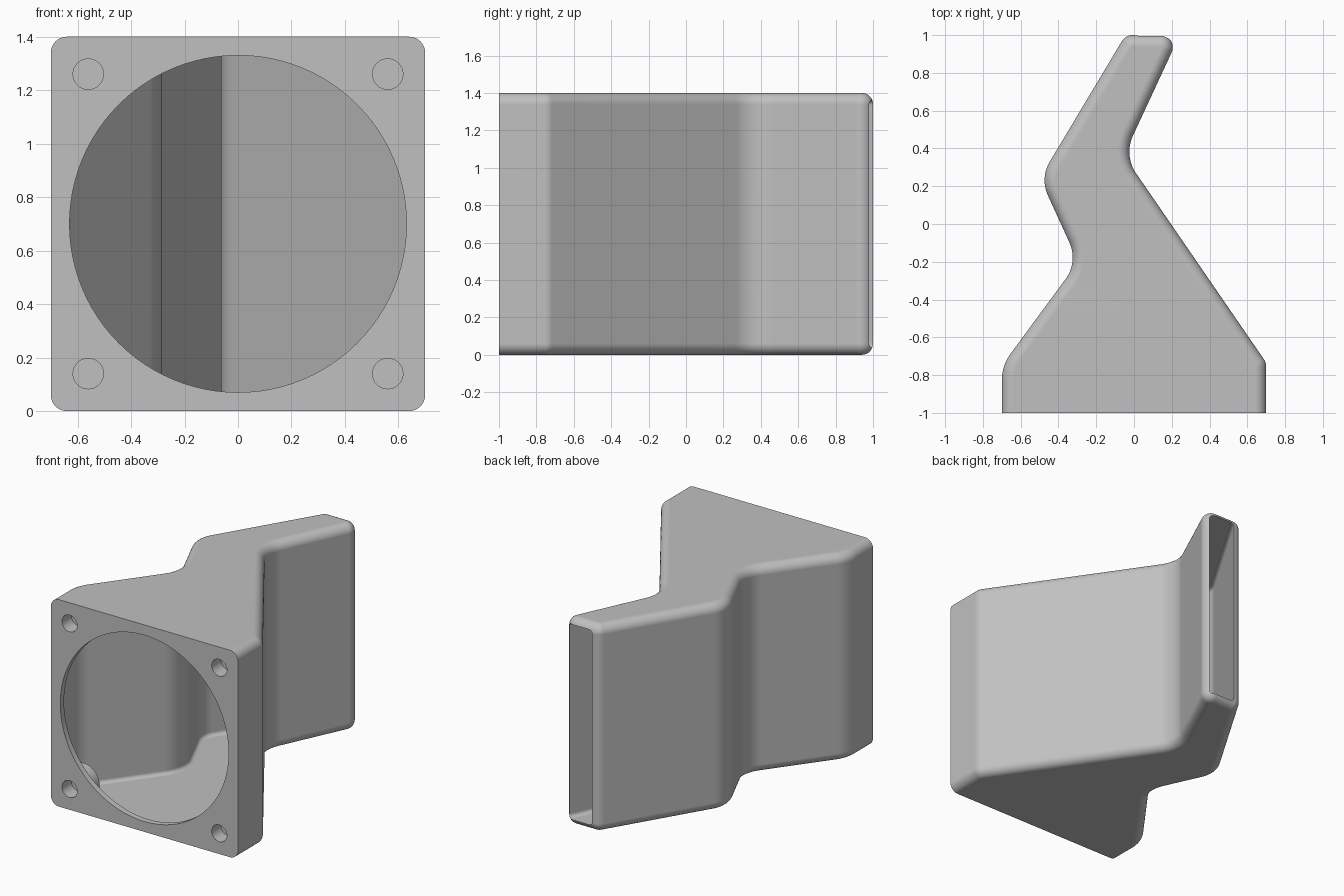
import bpy, bmesh, math
from mathutils import Vector, Matrix

cube = bpy.data.objects.get("Cube")
if cube:
    bpy.data.objects.remove(cube, do_unlink=True)

HEIGHT = 1.4
WALL = 0.04
FRONT, END = 0, 4          # plan edges at the fan plate and at the outlet

# Plan outline, counter-clockwise: x, y, corner radius
PLAN = [(-0.7, -1, 0), (0.7, -1, 0), (0.7, -0.734, 0.07), (-0.054, 0.363, 0.2),
        (0.242, 1, 0.065), (-0.045, 1, 0.065), (-0.498, 0.243, 0.19),
        (-0.295, -0.2, 0.19), (-0.7, -0.75, 0.24)]


def cross(a, b):
    return a.x * b.y - a.y * b.x


def outline(inset, fixed):
    """Plan inset by a distance, with rounded corners; fixed sets the inset of single edges."""
    pts = [Vector(p[:2]) for p in PLAN]
    n = len(pts)
    lines = []
    for i in range(n):
        d = (pts[(i + 1) % n] - pts[i]).normalized()
        lines.append((pts[i] + Vector((-d.y, d.x)) * fixed.get(i, inset), d))
    ring = []
    for i in range(n):
        (p, d), (q, e) = lines[i - 1], lines[i]
        corner = p + d * (cross(q - p, e) / cross(d, e))
        radius = PLAN[i][2]
        if radius == 0:
            ring.append(corner)
            continue
        radius = max(radius - inset, 0.004) if cross(d, e) > 0 else radius + inset
        half = (-d).angle(e) / 2
        centre = corner + (e - d).normalized() * radius / math.sin(half)
        start = corner - d * radius / math.tan(half) - centre
        turn = math.atan2(cross(d, e), d.dot(e))
        steps = 10
        for k in range(steps + 1):
            ring.append(centre + Matrix.Rotation(turn * k / steps, 2) @ start)
    return ring


def finish(bm, name):
    bmesh.ops.recalc_face_normals(bm, faces=bm.faces)
    mesh = bpy.data.meshes.new(name)
    bm.to_mesh(mesh)
    bm.free()
    obj = bpy.data.objects.new(name, mesh)
    bpy.context.collection.objects.link(obj)
    return obj


def duct_solid(name, base, rounding, fixed):
    """Plan raised to full height, with rounded top and bottom edges."""
    steps = 8
    levels = []
    for k in range(steps + 1):
        a = math.pi / 2 * k / steps
        levels.append((base + rounding * (1 - math.sin(a)),
                       base + rounding * (1 - math.cos(a))))
    levels += [(inset, HEIGHT - z) for inset, z in reversed(levels)]
    bm = bmesh.new()
    rings = [[bm.verts.new((p.x, p.y, z)) for p in outline(inset, fixed)]
             for inset, z in levels]
    for low, high in zip(rings, rings[1:]):
        for i in range(len(low)):
            j = (i + 1) % len(low)
            bm.faces.new((low[i], low[j], high[j], high[i]))
    bm.faces.new(rings[0])
    bm.faces.new(rings[-1])
    return finish(bm, name)


def rod(name, x, z, radius, y0, y1, sides):
    bm = bmesh.new()
    place = Matrix.Translation((x, (y0 + y1) / 2, z)) @ Matrix.Rotation(math.pi / 2, 4, 'X')
    bmesh.ops.create_cone(bm, cap_ends=True, segments=sides, radius1=radius,
                          radius2=radius, depth=y1 - y0, matrix=place)
    return finish(bm, name)


def cut(target, cutter):
    mod = target.modifiers.new("cut", 'BOOLEAN')
    mod.operation = 'DIFFERENCE'
    mod.solver = 'EXACT'
    mod.object = cutter
    cutter.hide_render = True
    bpy.context.view_layer.objects.active = target
    bpy.ops.object.modifier_apply(modifier=mod.name)
    bpy.data.objects.remove(cutter, do_unlink=True)


# Outer shell and the hollow inside it, which runs out through the outlet
duct = duct_solid("fan_duct", 0, 0.06, {FRONT: 0})
cavity = duct_solid("cavity", WALL, 0.025, {FRONT: WALL, END: -0.1})

# Screw bosses stay solid in the corners behind the plate
screws = [(sx * 0.56, HEIGHT / 2 + sz * 0.56) for sx in (-1, 1) for sz in (-1, 1)]
for x, z in screws:
    cut(cavity, rod("boss", x, z, 0.12, -1.1, -0.85, 32))
cut(duct, cavity)

# Round fan opening and blind screw holes
cut(duct, rod("fan_opening", 0, HEIGHT / 2, 0.63, -1.2, -0.9, 96))
for x, z in screws:
    cut(duct, rod("screw_hole", x, z, 0.057, -1.2, -0.9, 32))

# Grey plastic
grey = bpy.data.materials.new("grey_plastic")
grey.use_nodes = True
colour = (0.53, 0.53, 0.53, 1)
grey.diffuse_color = colour
grey.node_tree.nodes["Principled BSDF"].inputs["Base Color"].default_value = colour
duct.data.materials.clear()
duct.data.materials.append(grey)

# Smooth curves with crisp edges
bpy.ops.object.select_all(action='DESELECT')
duct.select_set(True)
bpy.context.view_layer.objects.active = duct
bpy.ops.object.shade_smooth_by_angle(angle=math.radians(30))
weighted = duct.modifiers.new("even_shading", 'WEIGHTED_NORMAL')
weighted.keep_sharp = True
